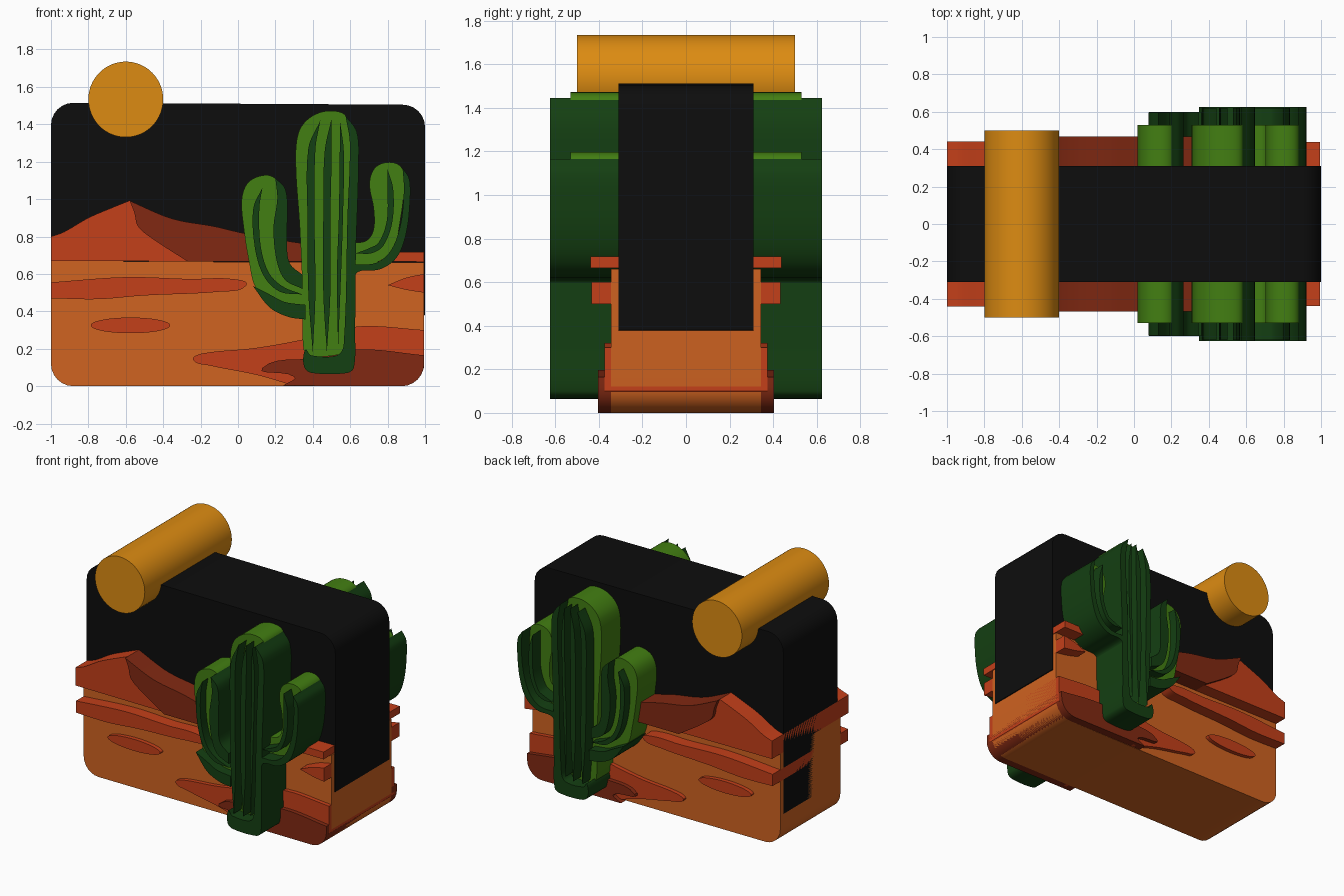
import bpy, bmesh, math
from mathutils import Vector


def material(name, rgb):
    m = bpy.data.materials.new(name)
    m.diffuse_color = (*rgb, 1)
    return m


BLACK = material("night", (0.004, 0.004, 0.004))
SAND = material("sand", (0.63, 0.125, 0.015))
RED = material("red_rock", (0.55, 0.05, 0.01))
DARK_RED = material("dark_rock", (0.22, 0.022, 0.006))
GREEN = material("cactus_green", (0.055, 0.21, 0.006))
DARK_GREEN = material("cactus_shadow", (0.007, 0.05, 0.006))
YELLOW = material("sun_orange", (0.72, 0.26, 0.006))


def smooth_outline(pts, steps=6):
    """Closed (x, z) outline; a third entry marks a sharp corner."""
    n = len(pts)
    v = [Vector(p[:2]) for p in pts]
    corner = [len(p) > 2 for p in pts]
    out = []
    for i in range(n):
        j = (i + 1) % n
        a, b = v[i], v[j]
        chord = b - a
        k = 1 if corner[i] and corner[j] else steps
        ta = chord if corner[i] else (b - v[i - 1]).normalized() * chord.length
        tb = chord if corner[j] else (v[(j + 1) % n] - a).normalized() * chord.length
        for s in range(k):
            t = s / k
            out.append(a * (2*t**3 - 3*t*t + 1) + ta * (t**3 - 2*t*t + t)
                       + b * (3*t*t - 2*t**3) + tb * (t**3 - t*t))
    return out


def slab(name, pts, depth, mat):
    """Outline extruded right through the model, from -depth to +depth in y."""
    bm = bmesh.new()
    face = bm.faces.new([bm.verts.new((p.x, -depth, p.y)) for p in smooth_outline(pts)])
    ext = bmesh.ops.extrude_face_region(bm, geom=[face])
    for e in ext["geom"]:
        if isinstance(e, bmesh.types.BMVert):
            e.co.y = depth
    bmesh.ops.triangulate(bm, faces=[f for f in bm.faces if len(f.verts) > 4])
    bmesh.ops.recalc_face_normals(bm, faces=bm.faces)
    me = bpy.data.meshes.new(name)
    bm.to_mesh(me)
    bm.free()
    me.materials.append(mat)
    ob = bpy.data.objects.new(name, me)
    bpy.context.collection.objects.link(ob)
    bpy.context.view_layer.objects.active = ob
    ob.select_set(True)
    bpy.ops.object.shade_smooth_by_angle(angle=math.radians(35))
    ob.select_set(False)
    return ob


def stripe(name, path, width, depth, mat):
    """Thin pointed stroke following a path."""
    p = [Vector(q) for q in path]
    left, right = [], []
    for i in range(1, len(p) - 1):
        d = (p[i + 1] - p[i - 1]).normalized()
        nrm = Vector((-d.y, d.x)) * width / 2
        left.append(tuple(p[i] + nrm))
        right.append(tuple(p[i] - nrm))
    slab(name, [(*p[0], 1)] + left + [(*p[-1], 1)] + right[::-1], depth, mat)


def oval(cx, cz, rx, rz, n=16):
    return [(cx + rx * math.cos(2*math.pi*i/n), cz + rz * math.sin(2*math.pi*i/n)) for i in range(n)]


def arc(cx, cz, r, a0, n=6):
    """Quarter-circle corner, counter-clockwise from a0 degrees."""
    return [(cx + r * math.cos(math.radians(a0 + 90*i/n)),
             cz + r * math.sin(math.radians(a0 + 90*i/n)), 1) for i in range(n + 1)]


# Night sky block and sand base
slab("night_sky", [(-1, 0.22, 1), (0.6, 0.22, 1), (1, 0.38, 1)]
     + arc(0.88, 1.385, 0.12, 0) + arc(-0.88, 1.395, 0.12, 90), 0.31, BLACK)
slab("sand_base", arc(-0.88, 0.12, 0.12, 180) + arc(0.875, 0.12, 0.12, 270)
     + [(0.995, 0.66, 1), (-0.1, 0.665, 1), (-1, 0.67, 1)], 0.345, SAND)
slab("sun", oval(-0.6, 1.533, 0.2, 0.202), 0.5, YELLOW)

# Mountains
slab("mountain", [(-1, 0.67, 1), (-1, 0.8, 1), (-0.93, 0.825), (-0.8, 0.9), (-0.66, 0.96),
     (-0.58, 0.992, 1), (-0.555, 0.93), (-0.535, 0.855), (-0.46, 0.79), (-0.27, 0.667, 1)], 0.44, RED)
slab("mountain_shadow", [(-0.58, 0.992, 1), (-0.4, 0.912), (-0.3, 0.883), (-0.13, 0.855),
     (0.02, 0.82), (0.3, 0.77), (0.6, 0.735, 1), (0.7, 0.667, 1), (-0.27, 0.667, 1),
     (-0.46, 0.79), (-0.535, 0.855), (-0.555, 0.93)], 0.468, DARK_RED)
slab("far_ridge", [(0.5, 0.667, 1), (0.995, 0.665, 1), (0.995, 0.718, 1), (0.75, 0.72), (0.5, 0.74, 1)], 0.438, RED)

# Sand ripples
slab("left_ripple", [(-1, 0.47, 1), (-0.75, 0.465), (-0.5, 0.485), (-0.1, 0.505), (0.045, 0.54),
     (-0.05, 0.575), (-0.25, 0.573), (-0.6, 0.583), (-1, 0.555, 1)], 0.433, RED)
slab("right_ripple", [(0.8, 0.54, 1), (0.9, 0.515), (0.995, 0.5, 1), (0.995, 0.6, 1), (0.9, 0.58)], 0.433, RED)
slab("small_ripple", oval(-0.575, 0.325, 0.212, 0.042), 0.375, RED)
slab("front_dune", [(-0.24, 0.14), (-0.19, 0.175), (0.1, 0.205), (0.4, 0.26), (0.65, 0.32),
     (0.995, 0.3, 1), (0.995, 0.1, 1), (0.93, 0.02, 1), (0.3, 0.002, 1), (0.1, 0.06), (-0.15, 0.11)], 0.375, RED)
slab("front_dune_shadow", [(0.24, 0.003, 1), (0.3, 0.05), (0.12, 0.09), (0.4, 0.14), (0.65, 0.195), (0.995, 0.165, 1)]
     [0:2] + [(0.13, 0.097), (0.4, 0.15), (0.65, 0.197), (0.995, 0.165, 1)]
     + arc(0.875, 0.12, 0.12, 270)[::-1], 0.405, DARK_RED)

# Cactus trunk
slab("cactus_trunk", [(0.35, 0.2), (0.385, 0.165), (0.52, 0.165), (0.57, 0.2), (0.585, 0.7),
     (0.6, 1.25), (0.58, 1.44), (0.49, 1.472), (0.39, 1.44), (0.325, 1.36), (0.308, 1.2),
     (0.33, 0.85), (0.345, 0.5)], 0.53, GREEN)
slab("trunk_shadow", [(0.3, 0.195, 1), (0.355, 0.1), (0.4, 0.07), (0.58, 0.07), (0.62, 0.1),
     (0.626, 0.3), (0.63, 0.7), (0.645, 1.2), (0.635, 1.36), (0.575, 1.445, 1), (0.598, 1.3),
     (0.585, 0.9), (0.565, 0.22), (0.53, 0.165), (0.39, 0.165), (0.36, 0.195)][1:], 0.625, DARK_GREEN)
for k, path in enumerate([[(0.44, 1.42), (0.395, 1.27), (0.39, 0.9), (0.395, 0.5), (0.4, 0.18)],
                          [(0.5, 1.43), (0.482, 1.25), (0.475, 0.9), (0.475, 0.5), (0.475, 0.18)],
                          [(0.545, 1.42), (0.555, 1.25), (0.55, 0.9), (0.54, 0.6), (0.535, 0.2)]]):
    stripe("trunk_groove_%d" % (k + 1), path, 0.038 if k < 2 else 0.022, 0.62, DARK_GREEN)

# Left arm
slab("left_arm", [(0.345, 0.41, 1), (0.22, 0.44), (0.1, 0.52), (0.06, 0.66), (0.03, 0.85),
     (0.02, 1.0), (0.055, 1.09), (0.14, 1.128), (0.2, 1.11), (0.235, 1.04), (0.21, 0.9),
     (0.2, 0.75), (0.23, 0.64), (0.345, 0.555, 1)], 0.53, GREEN)
slab("left_arm_inner_shadow", [(0.2, 1.112, 1), (0.25, 1.06), (0.265, 0.97), (0.262, 0.8),
     (0.275, 0.66), (0.345, 0.595, 1), (0.345, 0.52, 1), (0.25, 0.57), (0.205, 0.68),
     (0.19, 0.85), (0.21, 1.0)], 0.6, DARK_GREEN)
slab("left_arm_under_shadow", [(0.08, 0.535, 1), (0.17, 0.42), (0.27, 0.37), (0.36, 0.357, 1),
     (0.36, 0.435, 1), (0.25, 0.45), (0.17, 0.49)], 0.6, DARK_GREEN)
stripe("left_arm_groove", [(0.13, 1.06), (0.098, 0.95), (0.105, 0.75), (0.15, 0.6),
                           (0.23, 0.52), (0.345, 0.49)], 0.032, 0.595, DARK_GREEN)

# Right arm
slab("right_arm", [(0.62, 0.64, 1), (0.74, 0.66), (0.83, 0.74), (0.87, 0.9), (0.89, 1.1),
     (0.87, 1.175), (0.8, 1.197), (0.73, 1.165), (0.703, 1.08), (0.725, 0.95), (0.725, 0.84),
     (0.69, 0.78), (0.62, 0.765, 1)], 0.53, GREEN)
slab("right_arm_shadow", [(0.62, 0.548, 1), (0.64, 0.61), (0.76, 0.625), (0.85, 0.69), (0.9, 0.82),
     (0.92, 1.0), (0.915, 1.11), (0.88, 1.165, 1), (0.887, 1.05), (0.87, 0.87), (0.82, 0.73),
     (0.74, 0.66), (0.62, 0.65, 1)], 0.625, DARK_GREEN)
stripe("right_arm_groove", [(0.8, 1.16), (0.815, 1.05), (0.81, 0.88), (0.765, 0.76),
                            (0.71, 0.725), (0.63, 0.71)], 0.03, 0.62, DARK_GREEN)
